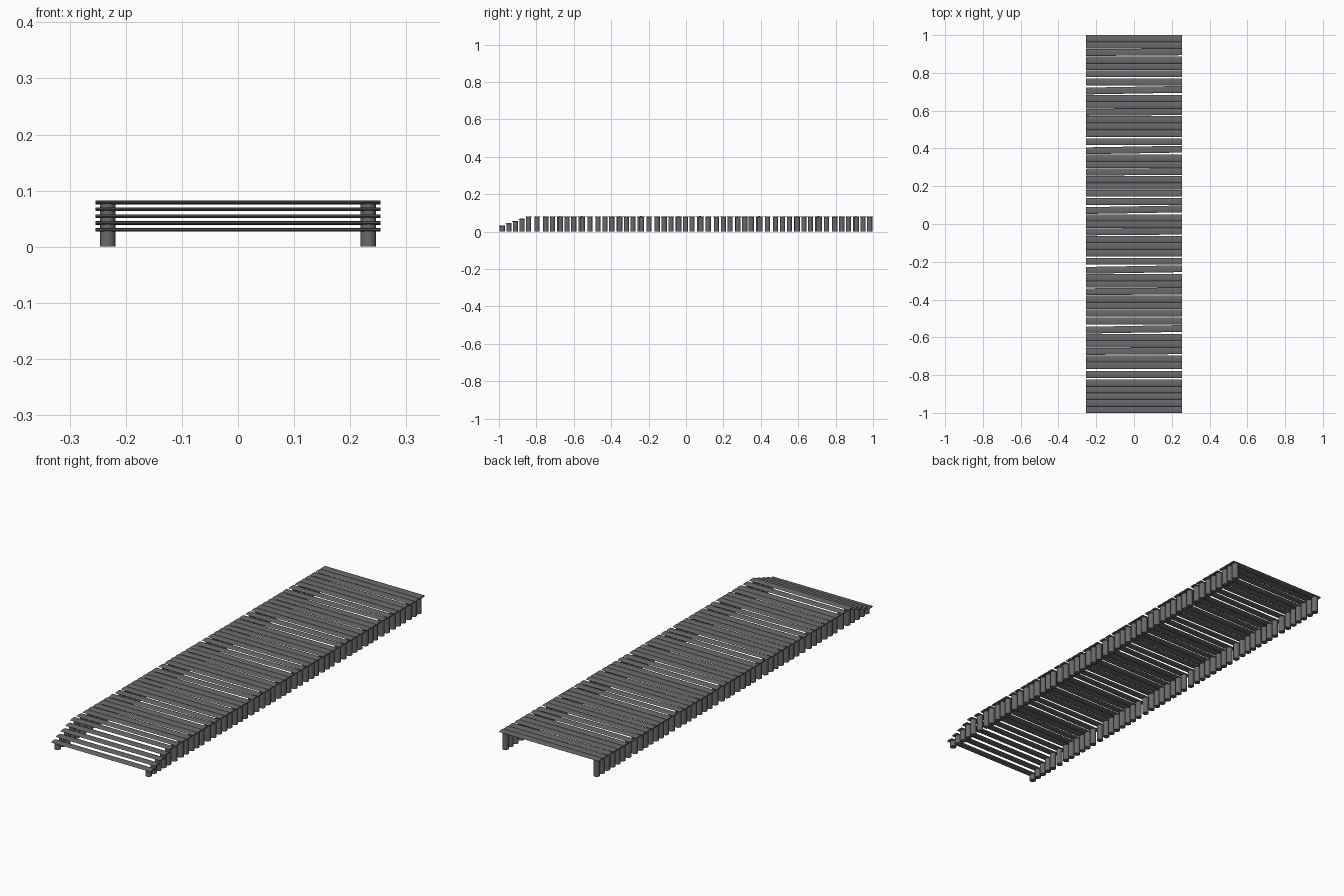
import bpy
import math

cube = bpy.data.objects.get("Cube")
if cube:
    bpy.data.objects.remove(cube, do_unlink=True)

wood = bpy.data.materials.new("weathered grey wood")
wood.use_nodes = True
GREY = (0.145, 0.14, 0.147, 1)
wood.diffuse_color = GREY
wood.node_tree.nodes["Principled BSDF"].inputs["Base Color"].default_value = GREY

HALF_LENGTH = 0.254
PLANK_WIDTH = 0.036
PLANK_THICK = 0.0065
POST_X = 0.2325
POST_RADIUS = 0.0138
DECK_Z = 0.0787


def finish(obj, name):
    obj.name = name
    obj.data.materials.append(wood)
    bpy.ops.object.transform_apply(location=False, rotation=True, scale=True)
    bpy.ops.object.shade_smooth_by_angle(angle=math.radians(40))


def plank(name, y, z, turn):
    # Flattened log lying across the walkway
    bpy.ops.mesh.primitive_cylinder_add(vertices=16, radius=0.5, depth=2 * HALF_LENGTH,
                                        location=(0, y, z))
    obj = bpy.context.object
    obj.scale = (PLANK_THICK, PLANK_WIDTH, 1)
    obj.rotation_euler = (0, math.pi / 2, turn)
    finish(obj, name)


def post(name, x, y, top):
    bpy.ops.mesh.primitive_cylinder_add(vertices=16, radius=POST_RADIUS, depth=top,
                                        location=(x, y, top / 2))
    finish(bpy.context.object, name)


def row(label, y, z, turn=0.0):
    plank(f"{label}_plank", y, z, turn)
    for side, sign in (("left", 1), ("right", -1)):
        x = sign * POST_X
        post(f"{label}_{side}_post", x * math.cos(turn), y + x * math.sin(turn), z)


# Entry steps rising to deck height
STEPS = 5
for i in range(STEPS):
    row(f"step_{i + 1}", -0.982 + 0.035 * i, 0.03 + (DECK_Z - 0.03) * i / (STEPS - 1))

# Deck: a repeating bay of slightly uneven planks (distance from back, turn)
BAY = 0.3165
PATTERN = [(0.018, 0), (0.053, 0), (0.0905, 0.008), (0.131, 0), (0.167, 0),
           (0.2045, 0), (0.248, 0), (0.2915, 0.017)]
for n in range(46):
    bay, slot = divmod(n, len(PATTERN))
    offset, turn = PATTERN[slot]
    y = 1 - bay * BAY - offset
    if n == 45:
        y -= 0.009
    row(f"deck_{n + 1}", y, DECK_Z, turn)
